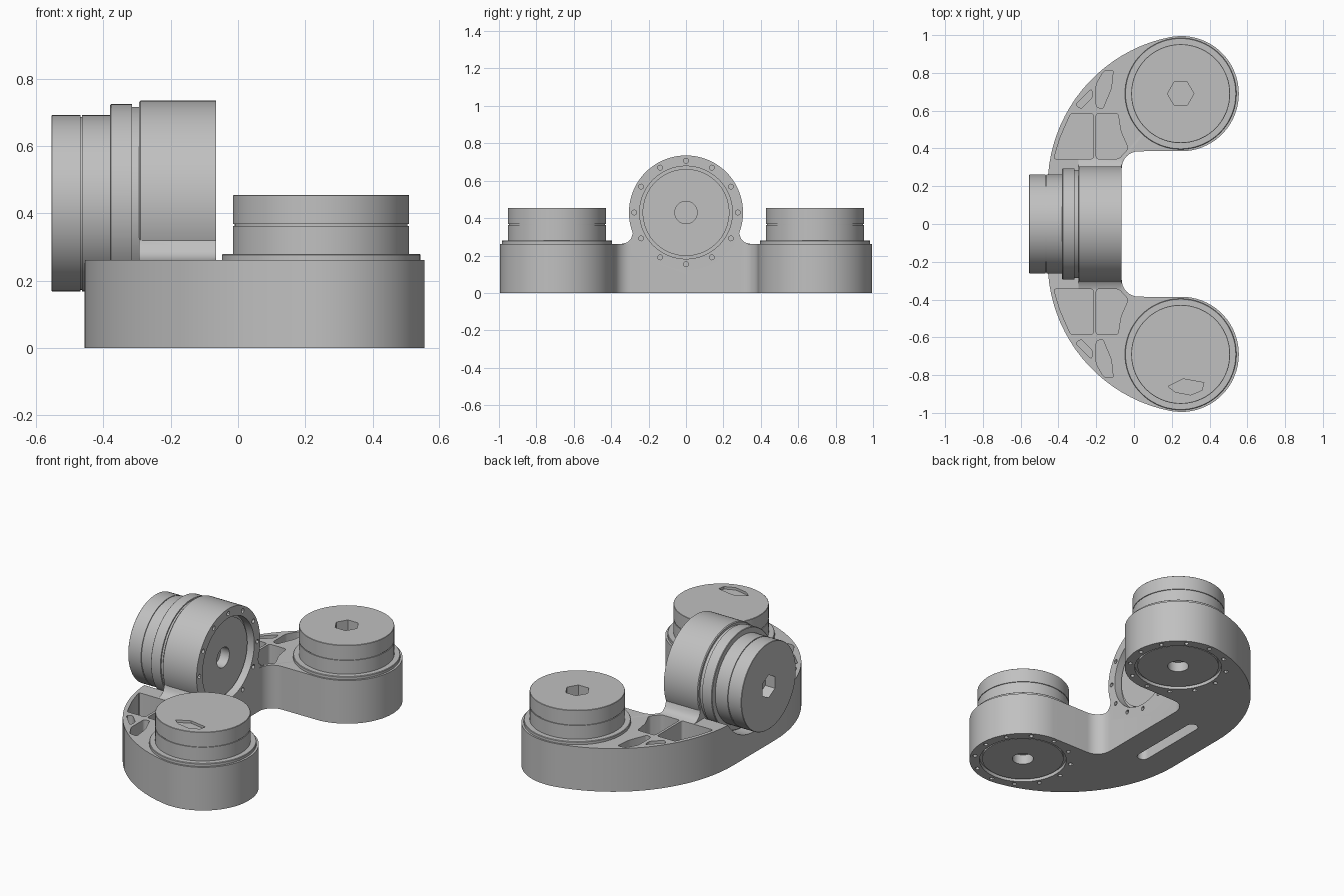
import bpy, bmesh
from math import cos, sin, pi, radians
from mathutils import Matrix

if "Cube" in bpy.data.objects:
    bpy.data.objects.remove(bpy.data.objects["Cube"])

grey = bpy.data.materials.new("machined grey")
grey.use_nodes = True
grey.diffuse_color = (0.53, 0.53, 0.53, 1)
grey.node_tree.nodes["Principled BSDF"].inputs["Base Color"].default_value = (0.53, 0.53, 0.53, 1)

BOSS_X, BOSS_Y, BOSS_R = 0.25, 0.69, 0.305
HUB_Z, BODY_H, FACE_X, HUB_BACK = 0.43, 0.262, -0.065, -0.295


def finish(name, bm):
    bmesh.ops.recalc_face_normals(bm, faces=bm.faces)
    mesh = bpy.data.meshes.new(name)
    bm.to_mesh(mesh)
    bm.free()
    ob = bpy.data.objects.new(name, mesh)
    bpy.context.collection.objects.link(ob)
    return ob


def place(loc, backwards=False):
    """Local z stays up, or points toward -x for the hub."""
    m = Matrix.Translation(loc)
    return m @ Matrix.Rotation(-pi / 2, 4, 'Y') if backwards else m


def lathe(name, profile, matrix, segs=72):
    """Revolve (radius, height) points around local z, capping both ends."""
    bm = bmesh.new()
    rings = [[bm.verts.new(matrix @ Matrix.Rotation(2 * pi * i / segs, 4, 'Z')
                           @ Matrix.Translation((r, 0, z)).translation)
              for i in range(segs)] for r, z in profile]
    for a, b in zip(rings, rings[1:]):
        for i in range(segs):
            j = (i + 1) % segs
            bm.faces.new((a[i], a[j], b[j], b[i]))
    bm.faces.new(rings[0])
    bm.faces.new(rings[-1])
    return finish(name, bm)


def prism(name, pts, lo, hi, axis='z', rounding=0, steps=3):
    """Extrude an outline along z or x, with optional rounded corners."""
    bm = bmesh.new()
    to3d = (lambda p, t: (p[0], p[1], t)) if axis == 'z' else (lambda p, t: (t, p[0], p[1]))
    a = [bm.verts.new(to3d(p, lo)) for p in pts]
    b = [bm.verts.new(to3d(p, hi)) for p in pts]
    bm.faces.new(a)
    bm.faces.new(b)
    for i in range(len(pts)):
        j = (i + 1) % len(pts)
        bm.faces.new((a[i], a[j], b[j], b[i]))
    if rounding:
        edges = [bm.edges.get(pair) for pair in zip(a, b)]
        bmesh.ops.bevel(bm, geom=edges, offset=rounding, segments=steps,
                        profile=0.5, affect='EDGES', clamp_overlap=True)
    return finish(name, bm)


def boolean(ob, tools, operation='DIFFERENCE'):
    """Join the tools, apply them to the object and remove them."""
    bm = bmesh.new()
    for t in tools:
        bm.from_mesh(t.data)
        bpy.data.objects.remove(t)
    tool = finish("cutter", bm)
    tool.hide_render = True
    mod = ob.modifiers.new("shape", 'BOOLEAN')
    mod.operation, mod.solver, mod.object = operation, 'EXACT', tool
    graph = bpy.context.evaluated_depsgraph_get()
    graph.update()
    mesh = bpy.data.meshes.new_from_object(ob.evaluated_get(graph))
    ob.modifiers.clear()
    ob.data = mesh
    bpy.data.objects.remove(tool)


def arc(cx, cy, r, start, end, n):
    return [(cx + r * cos(radians(start + (end - start) * i / n)),
             cy + r * sin(radians(start + (end - start) * i / n))) for i in range(n + 1)]


def flip(pts):
    return [(x, -y) for x, y in pts]


# Crescent body: inner fillet, round end, long outer arc, mirrored
half = (arc(0.025, 0.295, 0.09, 180, 90, 8)
        + arc(BOSS_X, BOSS_Y, BOSS_R, -90, 101.3, 36)[1:]
        + arc(0.348, 0.2, 0.805, 101.3, 180, 20)[1:])
body = prism("crescent_body", half + flip(half)[::-1], 0, BODY_H)

# Hub housing and the flared saddle below it
hub = lathe("hub", [(0.3, 0), (BOSS_R, 0.005), (BOSS_R, FACE_X - HUB_BACK)],
            Matrix.Translation((HUB_BACK, 0, HUB_Z)) @ Matrix.Rotation(pi / 2, 4, 'Y'), 96)
boolean(body, [hub], 'UNION')
flare = [(0.345, 0.2), (0.345, 0.262), (0.315, 0.27), (0.295, 0.288), (0.284, 0.32), (0.28, 0.36)]
saddle = prism("saddle", flare + [(-y, z) for y, z in flare[::-1]], HUB_BACK, FACE_X, 'x')
boolean(body, [saddle], 'UNION')

# Pockets in the top, on both sides
pockets = [
    [(-0.215, 0.345), (-0.215, 0.585), (-0.335, 0.585), (-0.39, 0.46), (-0.425, 0.345)],
    [(-0.2, 0.345), (-0.2, 0.585), (-0.085, 0.585), (-0.07, 0.49), (-0.03, 0.4), (-0.08, 0.345)],
    [(-0.2, 0.62), (-0.2, 0.74), (-0.16, 0.81), (-0.11, 0.815), (-0.12, 0.72), (-0.165, 0.61)],
    [(-0.31, 0.63), (-0.225, 0.715), (-0.22, 0.67), (-0.28, 0.61)],
]
cutters = []
for p in pockets:
    for outline in (p, flip(p)):
        cutters.append(prism("pocket", outline, 0.05, 0.4, rounding=0.012))

# Slot underneath and cradle clearance behind the hub
slot = [(-0.285, -0.25), (-0.215, -0.25), (-0.215, 0.25), (-0.285, 0.25)]
cutters.append(prism("slot", slot, -0.05, 0.11, rounding=0.034, steps=6))
cutters.append(lathe("cradle", [(0.3, 0), (0.3, 0.4)], place((-0.3, 0, HUB_Z), True)))

# Recessed faces with ring groove, centre bore and bolt circle
faces = [(place((FACE_X, 0, HUB_Z), True), 0.035)]
faces += [(place((BOSS_X, s * BOSS_Y, 0)), 0.008) for s in (1, -1)]
for m, d in faces:
    cutters.append(lathe("recess", [(0.06, d + 0.06), (0.06, d), (0.232, d), (0.232, d + 0.014),
                                    (0.248, d + 0.014), (0.248, -0.02)], m))
    for k in range(12):
        spot = m @ Matrix.Rotation(k * pi / 6, 4, 'Z') @ Matrix.Translation((0.277, 0, 0))
        cutters.append(lathe("bolt_hole", [(0.013, -0.02), (0.013, 0.03)], spot, 12))
boolean(body, cutters)

# Three identical stepped drive units
drive = [(0.287, -0.09), (0.287, -0.065), (0.295, -0.065), (0.295, -0.003), (0.292, 0),
         (0.262, 0), (0.262, 0.083), (0.257, 0.083), (0.257, 0.088), (0.262, 0.088),
         (0.262, 0.173), (0.26, 0.175)]
mounts = {
    "left_drive": place((BOSS_X - 0.003, BOSS_Y, 0.28)),
    "right_drive": place((BOSS_X - 0.003, -BOSS_Y, 0.28)),
    "hub_drive": place((-0.38, 0, HUB_Z), True),
}
parts = [body]
for name, m in mounts.items():
    unit = lathe(name, drive, m)
    if name == "right_drive":
        # Shallow off-centre recess
        notch = [(0.18, -0.86), (0.26, -0.82), (0.37, -0.84), (0.36, -0.88), (0.3, -0.905), (0.22, -0.89)]
        tool = prism("notch", notch, 0.44, 0.5)
    else:
        tool = lathe("socket", [(0.07, 0.11), (0.07, 0.2)], m, 6)
    boolean(unit, [tool])
    parts.append(unit)

# Colour and shading
for ob in parts:
    ob.data.materials.clear()
    ob.data.materials.append(grey)
    bpy.ops.object.select_all(action='DESELECT')
    ob.select_set(True)
    bpy.context.view_layer.objects.active = ob
    bpy.ops.object.shade_smooth_by_angle(angle=radians(30))
